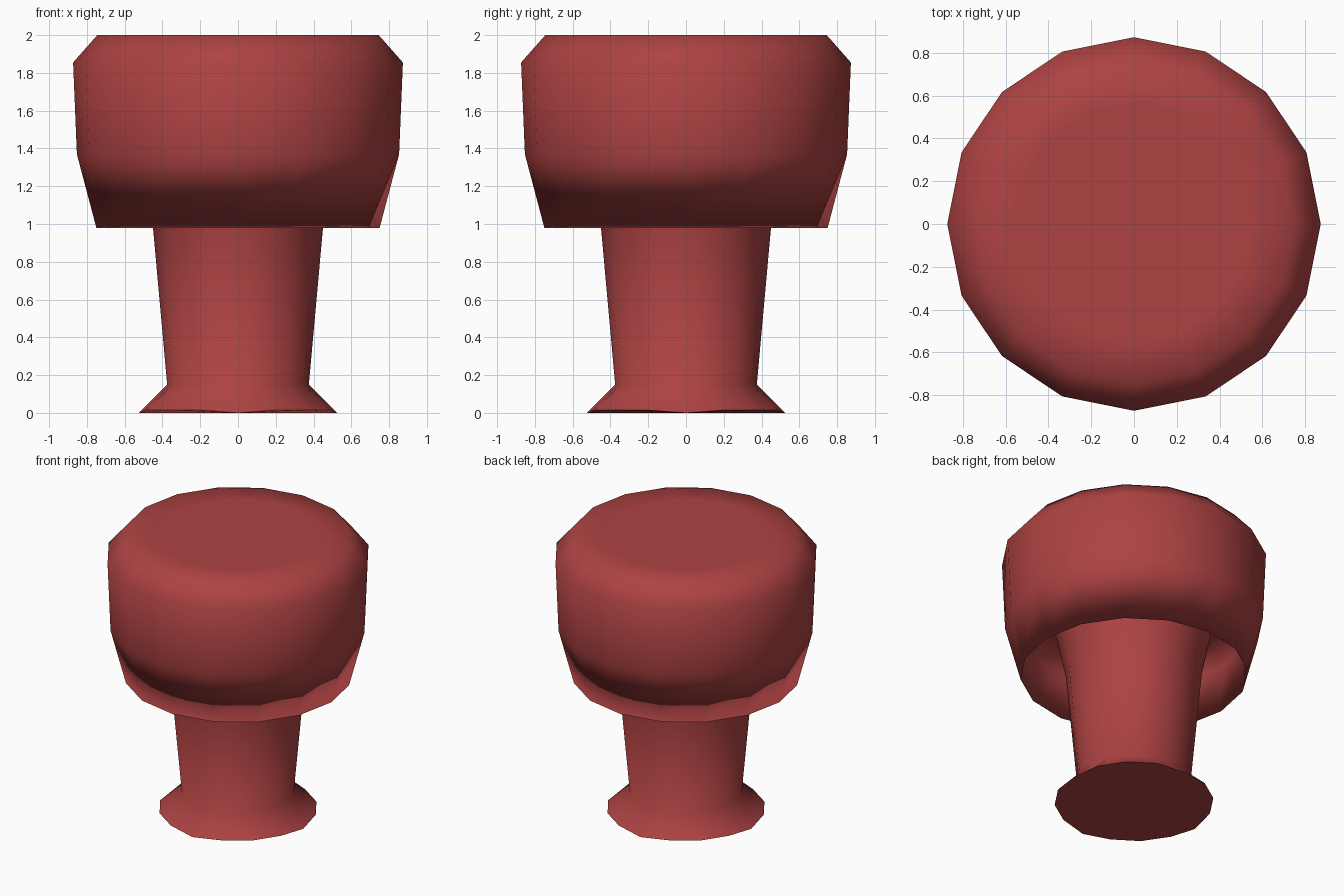
import bpy, bmesh, math

if "Cube" in bpy.data.objects:
    bpy.data.objects.remove(bpy.data.objects["Cube"])

SIDES = 16

red = bpy.data.materials.new("dull_red")
red.diffuse_color = (0.42, 0.055, 0.055, 1)
red.use_nodes = True
red.node_tree.nodes["Principled BSDF"].inputs["Base Color"].default_value = red.diffuse_color


def lathe(name, profile, close_start=False, close_end=False):
    """Spin (radius, height) points around z into a 16-sided smooth body."""
    bm = bmesh.new()
    rings = []
    for r, z in profile:
        rings.append([bm.verts.new((r * math.cos(2 * math.pi * i / SIDES),
                                    r * math.sin(2 * math.pi * i / SIDES), z))
                      for i in range(SIDES)])
    for a, b in zip(rings, rings[1:]):
        for i in range(SIDES):
            j = (i + 1) % SIDES
            bm.faces.new((a[i], a[j], b[j], b[i])).smooth = True
    if close_start:
        bm.faces.new(rings[0][::-1])
    if close_end:
        bm.faces.new(rings[-1]).smooth = True
    # slightly wavy foot: only the four axis corners touch the ground
    for v in bm.verts:
        if v.co.z < 0.001 and min(abs(v.co.x), abs(v.co.y)) > 0.01:
            v.co.z = 0.015
    # keep the underside of the foot crisp
    for e in bm.edges:
        if any(not f.smooth for f in e.link_faces):
            e.smooth = False
    me = bpy.data.meshes.new(name)
    bm.to_mesh(me)
    bm.free()
    me.materials.append(red)
    ob = bpy.data.objects.new(name, me)
    bpy.context.collection.objects.link(ob)
    return ob


# stem with flared foot, widening as it enters the hollow head
lathe("stem", [(0.525, 0), (0.375, 0.15), (0.45, 0.98), (0.51, 1.27), (0.56, 1.42)],
      close_start=True)

# hollow head: ceiling, inner wall, rim, outer wall, chamfer, flat top
lathe("head", [(0.54, 1.42), (0.68, 1.42), (0.76, 1.32), (0.75, 0.98),
               (0.853, 1.37), (0.873, 1.855), (0.745, 2.0), (0.55, 2.0)],
      close_end=True)
